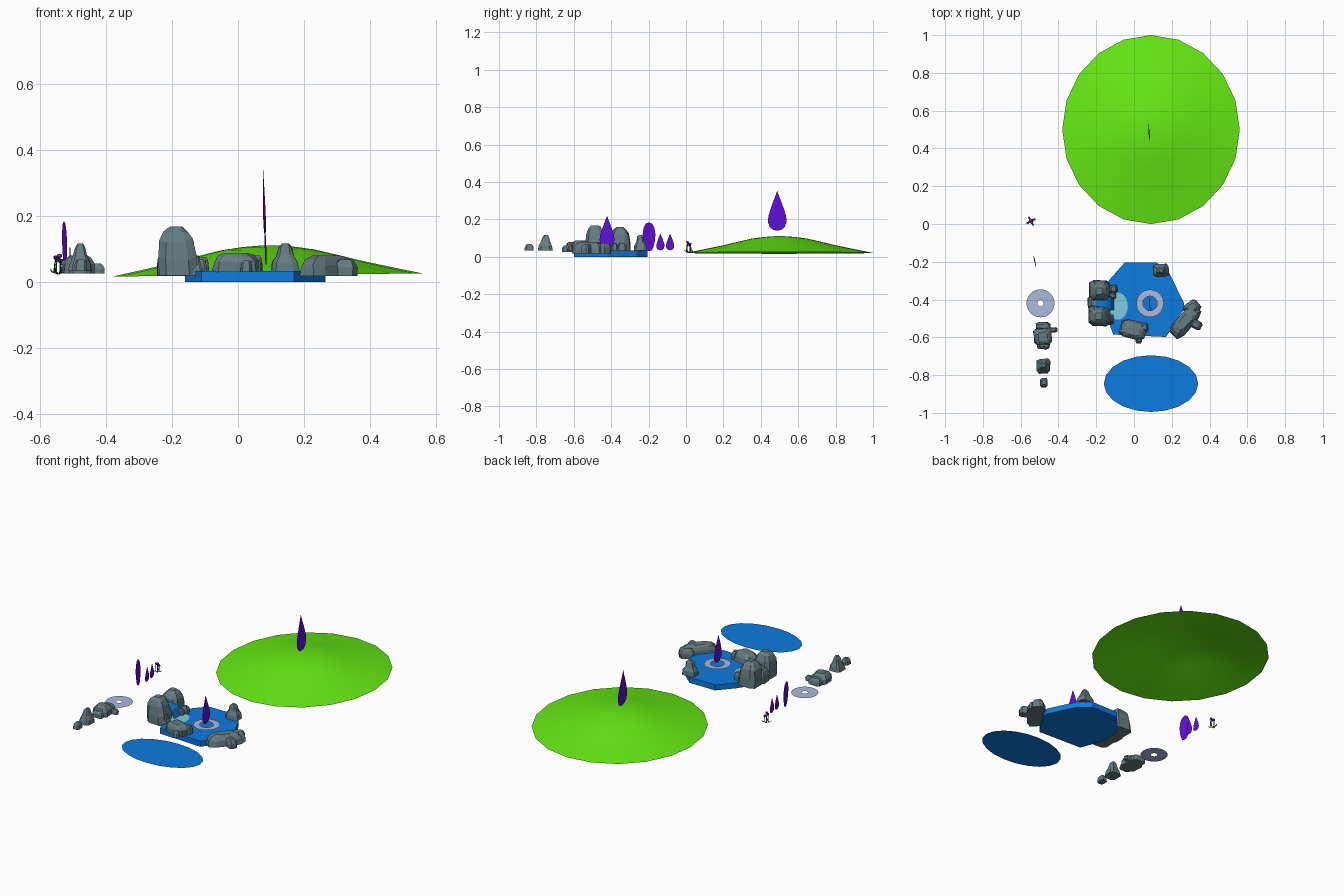
import bpy, bmesh, math, random
from mathutils import Matrix, Vector

if "Cube" in bpy.data.objects:
    bpy.data.objects.remove(bpy.data.objects["Cube"])

random.seed(4)

def mat(name, c):
    m = bpy.data.materials.new(name)
    m.diffuse_color = (*c, 1)
    m.use_nodes = True
    m.node_tree.nodes["Principled BSDF"].inputs["Base Color"].default_value = m.diffuse_color
    return m

GREEN = mat("grass", (0.13, 0.83, 0.006))
BLUE = mat("water", (0.004, 0.2, 0.75))
FOAM = mat("foam", (0.2, 0.62, 0.72))
PURPLE = mat("purple", (0.12, 0.004, 0.72))
ROCK = mat("rock", (0.13, 0.2, 0.22))
PALE = mat("ripple", (0.42, 0.48, 0.72))
STEM = mat("stem", (0.03, 0.12, 0.02))
PETAL = mat("petal", (0.3, 0.08, 0.25))

def mesh(name, verts, faces, m, smooth=False):
    me = bpy.data.meshes.new(name)
    me.from_pydata([tuple(v) for v in verts], [], faces)
    bm = bmesh.new()
    bm.from_mesh(me)
    bmesh.ops.recalc_face_normals(bm, faces=bm.faces)
    bm.to_mesh(me)
    bm.free()
    me.materials.append(m)
    ob = bpy.data.objects.new(name, me)
    bpy.context.collection.objects.link(ob)
    for p in me.polygons:
        p.use_smooth = smooth
    return ob

def loft(name, rings, m, smooth=False, bottom=True, top=True):
    """Join equal-sized rings of points into a skin."""
    n = len(rings[0])
    verts = [v for r in rings for v in r]
    faces = [(k * n + i, k * n + (i + 1) % n, (k + 1) * n + (i + 1) % n, (k + 1) * n + i)
             for k in range(len(rings) - 1) for i in range(n)]
    if bottom:
        faces.append(tuple(range(n)))
    if top:
        faces.append(tuple(range(len(verts) - n, len(verts))))
    return mesh(name, verts, faces, m, smooth)

def oval(cx, cy, rx, ry, z, n):
    return [(cx + rx * math.cos(2 * math.pi * i / n), cy + ry * math.sin(2 * math.pi * i / n), z)
            for i in range(n)]

def disc(name, cx, cy, rx, ry, z, m, n=20):
    return mesh(name, oval(cx, cy, rx, ry, z, n), [tuple(range(n))], m)

def ripple(name, cx, cy, r0, r1, z):
    return loft(name, [oval(cx, cy, r0, r0, z, 32), oval(cx, cy, r1, r1, z, 32)], PALE,
                bottom=False, top=False)

BOULDER = [(0, 1), (.35, .97), (.72, .85), (.9, .62), (1, .32)]
PEAK = [(0, 1), (.3, .9), (.55, .62), (.85, .45), (1, .25)]
SLAB = [(0, 1), (.55, .95), (.85, .75), (1, .5)]

def rock(name, x, y, z, sx, sy, h, prof, rot=0):
    """Craggy squarish stone; sx and sy are half sizes."""
    rings = []
    lean = Vector((random.uniform(-.12, .12) * sx, random.uniform(-.12, .12) * sy))
    cor = [(1, -.65), (1, .6), (.7, 1), (-.6, 1), (-1, .7), (-1, -.6), (-.65, -1), (.6, -1)]
    R = Matrix.Rotation(rot, 2)
    for t, s in prof:
        ring = []
        for a, b in cor:
            j = s * random.uniform(.9, 1.03)
            p = R @ (Vector((a * sx * j, b * sy * j)) + lean * t)
            ring.append((x + p.x, y + p.y, z + h * t + (random.uniform(-.05, .05) * h if 0 < t < 1 else 0)))
        rings.append(ring)
    return loft(name, rings, ROCK)

def drop(name, x, y, z, w, h, prof, rot, lean):
    """Flat upright petal, lying in the y-z plane."""
    side = [(u * w / 2, v * h) for u, v in prof]
    pts = [(0, 0)] + side + [(0, h)] + [(-u, v) for u, v in reversed(side)]
    M = Matrix.Translation((x, y, z)) @ Matrix.Rotation(rot, 4, 'Z') @ Matrix.Rotation(lean, 4, 'Y')
    return mesh(name, [M @ Vector((0, u, v)) for u, v in pts], [tuple(range(len(pts)))], PURPLE)

# grassy hill: open dome with a slightly tilted rim
prof = [(1, 0), (.8, .02), (.6, .041), (.45, .059), (.3, .076), (.17, .085), (.06, .089)]
rings = [[(x, y, z + .01 * (x - .09)) for x, y, z in oval(.09, .5, .47 * r, .5 * r, .021 + h, 20)]
         for r, h in prof]
loft("hill", rings, GREEN, smooth=True, bottom=False)

# pool basin
outline = [(-.05, -.205), (.12, -.205), (.19, -.265), (.265, -.42), (.265, -.45), (.17, -.598),
           (-.11, -.585), (-.16, -.45), (-.16, -.34), (-.13, -.295)]
loft("pool", [[(x, y, z) for x, y in outline] for z in (0, .033)], BLUE)

# water sheets, foam and ripples
disc("pond", .09, -.845, .25, .15, .034, BLUE)
disc("foam", -.085, -.435, .052, .072, .038, FOAM)
ripple("pool_ripple", .085, -.42, .038, .073, .043)
ripple("side_ripple", -.495, -.42, .017, .074, .025)

# waterfall ribbon between the boulders
path = [(-.2, .105), (-.15, .102), (-.125, .085), (-.105, .036)]
mesh("waterfall", [(x, y, z) for x, z in path for y in (-.455, -.385)],
     [(2 * i, 2 * i + 1, 2 * i + 3, 2 * i + 2) for i in range(3)], BLUE)

# rocks around the pool
rock("fall_rock_back", -.18, -.35, .02, .058, .056, .14, BOULDER)
rock("fall_rock_front", -.182, -.485, .02, .06, .058, .148, BOULDER)
rock("fall_rock_middle", -.2, -.42, .02, .045, .04, .08, SLAB)
rock("fall_stone_a", -.11, -.345, .03, .022, .022, .045, SLAB)
rock("fall_stone_b", -.115, -.38, .03, .022, .018, .04, SLAB)
rock("fall_stone_c", -.125, -.505, .02, .02, .03, .06, PEAK)
rock("back_rock", .142, -.245, .033, .044, .036, .083, PEAK)
rock("front_rock", -.005, -.56, .03, .07, .048, .057, SLAB, -.25)
rock("front_rock_foot", .025, -.605, .03, .018, .028, .035, SLAB)
rock("front_rock_end", .055, -.55, .03, .02, .025, .05, SLAB)
rock("right_rock", .275, -.515, .018, .1, .045, .062, SLAB, .85)
rock("right_rock_end", .325, -.53, .018, .035, .025, .05, SLAB, -.5)
rock("right_rock_tip", .305, -.445, .018, .045, .035, .055, SLAB, .6)

# loose rocks on the left
rock("row_rock_large", -.483, -.595, .025, .05, .05, .055, SLAB, .1)
rock("row_rock_large_foot", -.48, -.64, .025, .035, .025, .035, SLAB)
rock("row_rock_large_side", -.43, -.56, .025, .025, .014, .03, SLAB)
rock("row_rock_large_back", -.48, -.54, .025, .04, .022, .04, SLAB)
rock("row_rock_medium", -.479, -.752, .033, .036, .04, .083, PEAK)
rock("row_rock_small", -.478, -.84, .033, .021, .025, .035, SLAB)

# purple drops and leaf
TEAR = [(.45, .02), (.8, .09), (1, .22), (.95, .36), (.75, .52), (.45, .72), (.2, .87)]
LEAF = [(.4, .03), (.68, .15), (.9, .35), (1, .58), (.85, .8), (.5, .95)]
drop("hill_drop", .082, .488, .14, .1, .213, TEAR, .08, -.03)
drop("pool_drop", .085, -.422, .05, .08, .17, TEAR, .06, -.03)
drop("side_leaf", -.523, -.197, .03, .07, .155, LEAF, .22, -.03)
drop("small_drop_front", -.508, -.137, .035, .044, .09, TEAR, .06, 0)
drop("small_drop_back", -.512, -.085, .035, .044, .09, TEAR, .06, 0)

# tiny flowering plant: curled stems, each with a bloom
for i in range(4):
    a = i * math.pi / 2 + .5
    d = Vector((math.cos(a), math.sin(a), 0))
    base = Vector((-.545, .015, .022))
    spine = [base, base + d * .012 + Vector((0, 0, .01)),
             base + d * .013 + Vector((0, 0, .028)), base + d * .008 + Vector((0, 0, .038 + .005 * i))]
    loft(f"stem_{i}", [oval(p.x, p.y, .002, .002, p.z, 4) for p in spine], STEM)
    p = spine[-1]
    loft(f"bloom_{i}", [oval(p.x, p.y, r, r, p.z + z, 6) for r, z in
                        ((.002, -.004), (.008, .002), (.007, .008), (.002, .01))], PETAL if i % 2 else PURPLE)
    q = base + d * .022
    mesh(f"plant_leaf_{i}", [base, q + Vector((-d.y, d.x, 0)) * .006 + Vector((0, 0, .008)),
         base + d * .028 + Vector((0, 0, .02)), q - Vector((-d.y, d.x, 0)) * .006 + Vector((0, 0, .008))],
         [(0, 1, 2, 3)], STEM)
